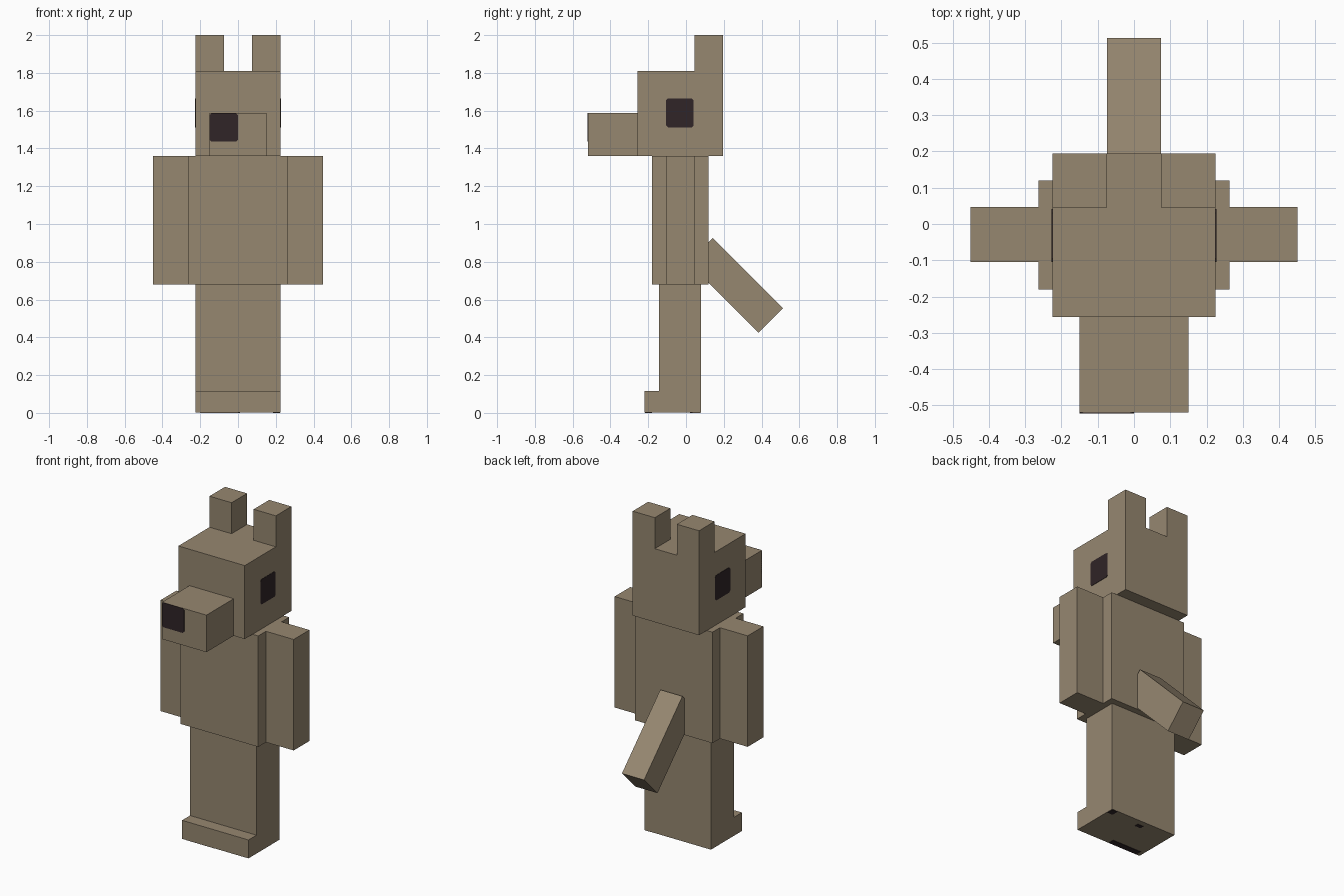
import bpy
import bmesh
from math import radians
from mathutils import Matrix, Vector

default = bpy.data.objects.get("Cube")
if default:
    bpy.data.objects.remove(default, do_unlink=True)


def material(name, rgb):
    mat = bpy.data.materials.new(name)
    mat.use_nodes = True
    colour = (*rgb, 1)
    mat.diffuse_color = colour
    mat.node_tree.nodes["Principled BSDF"].inputs["Base Color"].default_value = colour
    return mat


FUR = material("taupe fur", (0.305, 0.242, 0.163))
DARK = material("dark brown", (0.029, 0.018, 0.020))


def box(name, x, y, z, mat=FUR, tilt=0, chamfer_axis=None):
    """Box between (low, high) limits, tilted about x, optionally with clipped corners."""
    low, high = Vector((x[0], y[0], z[0])), Vector((x[1], y[1], z[1]))
    size = high - low
    bm = bmesh.new()
    bmesh.ops.create_cube(bm, size=1, matrix=Matrix.Diagonal((*size, 1)))
    if chamfer_axis is not None:
        edges = [e for e in bm.edges
                 if abs((e.verts[0].co - e.verts[1].co)[chamfer_axis]) > 0.001]
        bmesh.ops.bevel(bm, geom=edges, offset=0.01, segments=1, affect="EDGES")
    mesh = bpy.data.meshes.new(name)
    bm.to_mesh(mesh)
    bm.free()
    mesh.materials.append(mat)
    obj = bpy.data.objects.new(name, mesh)
    obj.location = (low + high) / 2
    obj.rotation_euler.x = tilt
    bpy.context.collection.objects.link(obj)
    return obj


def pair(name, x, *args, **kwargs):
    box("left_" + name, x, *args, **kwargs)
    box("right_" + name, (-x[1], -x[0]), *args, **kwargs)


# Legs and feet
box("legs", (-0.225, 0.225), (-0.143, 0.08), (0.002, 0.68))
box("feet", (-0.225, 0.225), (-0.22, -0.143), (0.002, 0.115))

# Dark marks on the soles
box("heel_mark", (0.185, 0.222), (0.035, 0.078), (0, 0.005), DARK)
box("middle_mark", (-0.03, 0.01), (0.02, 0.045), (0, 0.005), DARK)
box("toe_mark", (-0.2, 0.0), (-0.218, -0.18), (0, 0.005), DARK)

# Body and arms
box("torso", (-0.263, 0.263), (-0.18, 0.12), (0.68, 1.36))
pair("arm", (0.263, 0.451), (-0.105, 0.047), (0.68, 1.36))

# Tail slants down and backwards from the lower back
box("tail", (-0.075, 0.075), (0.0, 0.525), (0.583, 0.767), tilt=radians(-45))

# Head with ears and snout
box("head", (-0.225, 0.225), (-0.256, 0.195), (1.36, 1.81))
pair("ear", (0.075, 0.225), (0.045, 0.195), (1.81, 2.0))
box("snout", (-0.15, 0.15), (-0.52, -0.256), (1.36, 1.587))

# Painted eyes and off-centre nose
pair("eye", (0.222, 0.227), (-0.105, 0.041), (1.511, 1.665), DARK, chamfer_axis=0)
box("nose", (-0.15, 0.0), (-0.522, -0.517), (1.436, 1.587), DARK, chamfer_axis=1)
